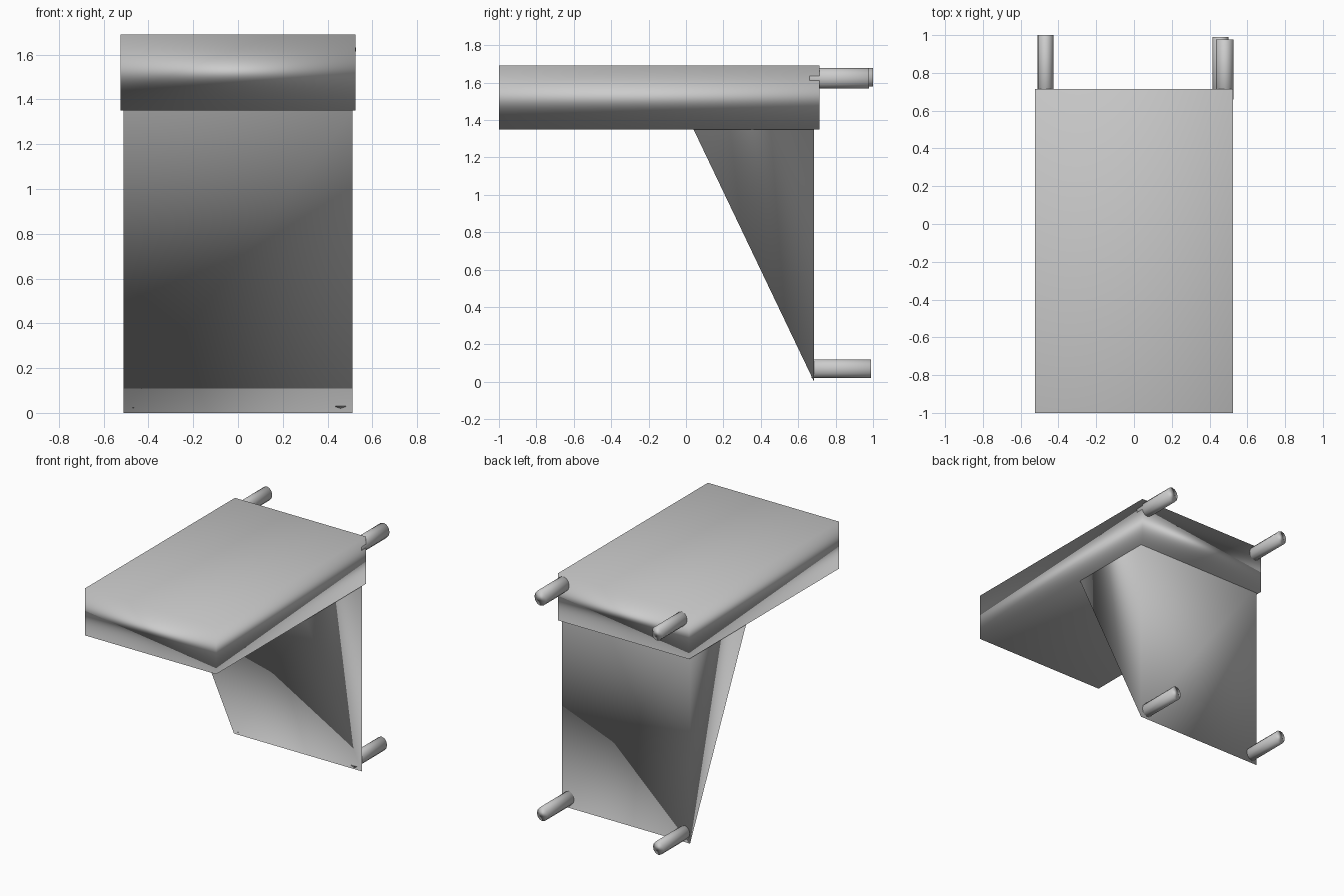
import bpy, bmesh
from math import radians

if "Cube" in bpy.data.objects:
    bpy.data.objects.remove(bpy.data.objects["Cube"])


def soften(obj):
    """Smooth shading with face-area weighted normals."""
    obj.data.shade_smooth()
    mod = obj.modifiers.new("area_normals", 'WEIGHTED_NORMAL')
    mod.mode = 'FACE_AREA'
    mod.weight = 50
    bpy.context.view_layer.objects.active = obj
    bpy.ops.object.modifier_apply(modifier=mod.name)


def prism(name, profile, half_width, open_top=False):
    """Extrude a y-z profile symmetrically across x."""
    bm = bmesh.new()
    face = bm.faces.new([bm.verts.new((-half_width, y, z)) for y, z in profile])
    new = bmesh.ops.extrude_face_region(bm, geom=[face], use_keep_orig=True)["geom"]
    verts = [v for v in new if isinstance(v, bmesh.types.BMVert)]
    bmesh.ops.translate(bm, verts=verts, vec=(2 * half_width, 0, 0))
    bmesh.ops.recalc_face_normals(bm, faces=bm.faces)
    if open_top:
        top = [f for f in bm.faces if f.normal.z > 0.9]
        bmesh.ops.delete(bm, geom=top, context='FACES')
    mesh = bpy.data.meshes.new(name)
    bm.to_mesh(mesh)
    bm.free()
    obj = bpy.data.objects.new(name, mesh)
    bpy.context.collection.objects.link(obj)
    soften(obj)


def peg(name, x, z, y_end, rx, rz, y_start=0.67):
    """Oval rod pointing backwards along y."""
    bpy.ops.mesh.primitive_cylinder_add(
        vertices=12, radius=1, depth=1, rotation=(radians(90), 0, 0),
        location=(x, (y_start + y_end) / 2, z))
    obj = bpy.context.object
    obj.name = name
    bpy.ops.object.transform_apply(location=False, rotation=True, scale=False)
    obj.scale = (rx, y_end - y_start, rz)
    bpy.ops.object.transform_apply(location=False, rotation=False, scale=True)
    soften(obj)


# Thick shelf slab
prism("shelf_slab", [(-1, 1.35), (0.715, 1.35), (0.715, 1.69), (-1, 1.69)], 0.525)

# Triangular support, its open top tucked into the shelf
prism("support_wedge", [(0.04, 1.35), (0.685, 1.41), (0.685, 0.0)], 0.512, open_top=True)

# Four mounting pegs at the back
peg("upper_left_peg", -0.468, 1.628, 1.0, 0.042, 0.05)
peg("upper_right_peg", 0.481, 1.623, 0.978, 0.047, 0.055, 0.66)
peg("lower_left_peg", -0.468, 0.071, 0.985, 0.042, 0.049, 0.673)
peg("lower_right_peg", 0.458, 0.07, 0.99, 0.042, 0.05)
